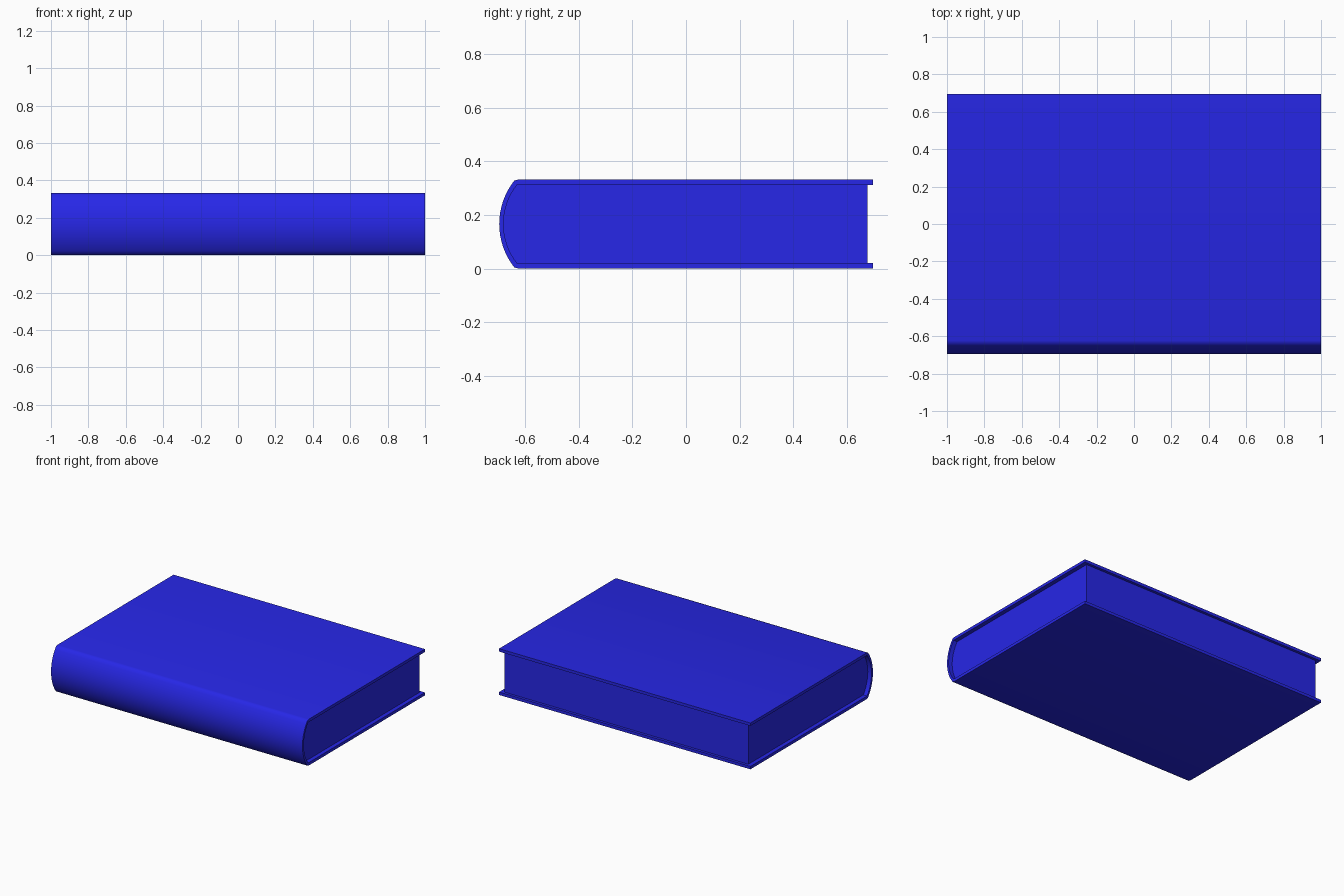
import bpy, bmesh, math

if "Cube" in bpy.data.objects:
    bpy.data.objects.remove(bpy.data.objects["Cube"])

blue = bpy.data.materials.new("blue")
blue.diffuse_color = (0.02, 0.02, 0.8, 1)
blue.use_nodes = True
blue.node_tree.nodes["Principled BSDF"].inputs["Base Color"].default_value = blue.diffuse_color

H, BACK, MID = 0.333, 0.696, 0.1665


def arc(y_edge, y_tip, half, steps=16):
    """Spine arc in the y-z plane, running from bottom to top."""
    sag = y_edge - y_tip
    r = (half * half + sag * sag) / (2 * sag)
    a = math.asin(half / r)
    return [(y_tip + r - r * math.cos(t), MID + r * math.sin(t))
            for t in (-a + 2 * a * i / steps for i in range(steps + 1))]


def extrude_profile(name, pts, half_x):
    bm = bmesh.new()
    face = bm.faces.new([bm.verts.new((-half_x, y, z)) for y, z in pts])
    ext = bmesh.ops.extrude_face_region(bm, geom=[face], use_keep_orig=True)
    verts = [g for g in ext["geom"] if isinstance(g, bmesh.types.BMVert)]
    bmesh.ops.translate(bm, verts=verts, vec=(2 * half_x, 0, 0))
    bmesh.ops.recalc_face_normals(bm, faces=bm.faces)
    mesh = bpy.data.meshes.new(name)
    bm.to_mesh(mesh)
    bm.free()
    mesh.materials.append(blue)
    obj = bpy.data.objects.new(name, mesh)
    bpy.context.collection.objects.link(obj)
    bpy.ops.object.select_all(action='DESELECT')
    bpy.context.view_layer.objects.active = obj
    obj.select_set(True)
    bpy.ops.object.shade_smooth_by_angle(angle=math.radians(40))
    return obj


# Cover: two boards joined by a rounded spine, one closed C profile
T = 0.021
outer = [(BACK, 0), (-0.622, 0)] + arc(-0.64, -0.696, MID - 0.005) + [(-0.622, H), (BACK, H)]
inner = [(BACK, T)] + arc(-0.63, -0.68, MID - T) + [(BACK, H - T)]
extrude_profile("cover", outer + inner[::-1], 1.0)

# Page block: inset at the open edges, rounded against the spine
pages = [(0.677, T)] + arc(-0.63, -0.68, MID - T) + [(0.677, H - T)]
extrude_profile("page_block", pages, 0.97)
